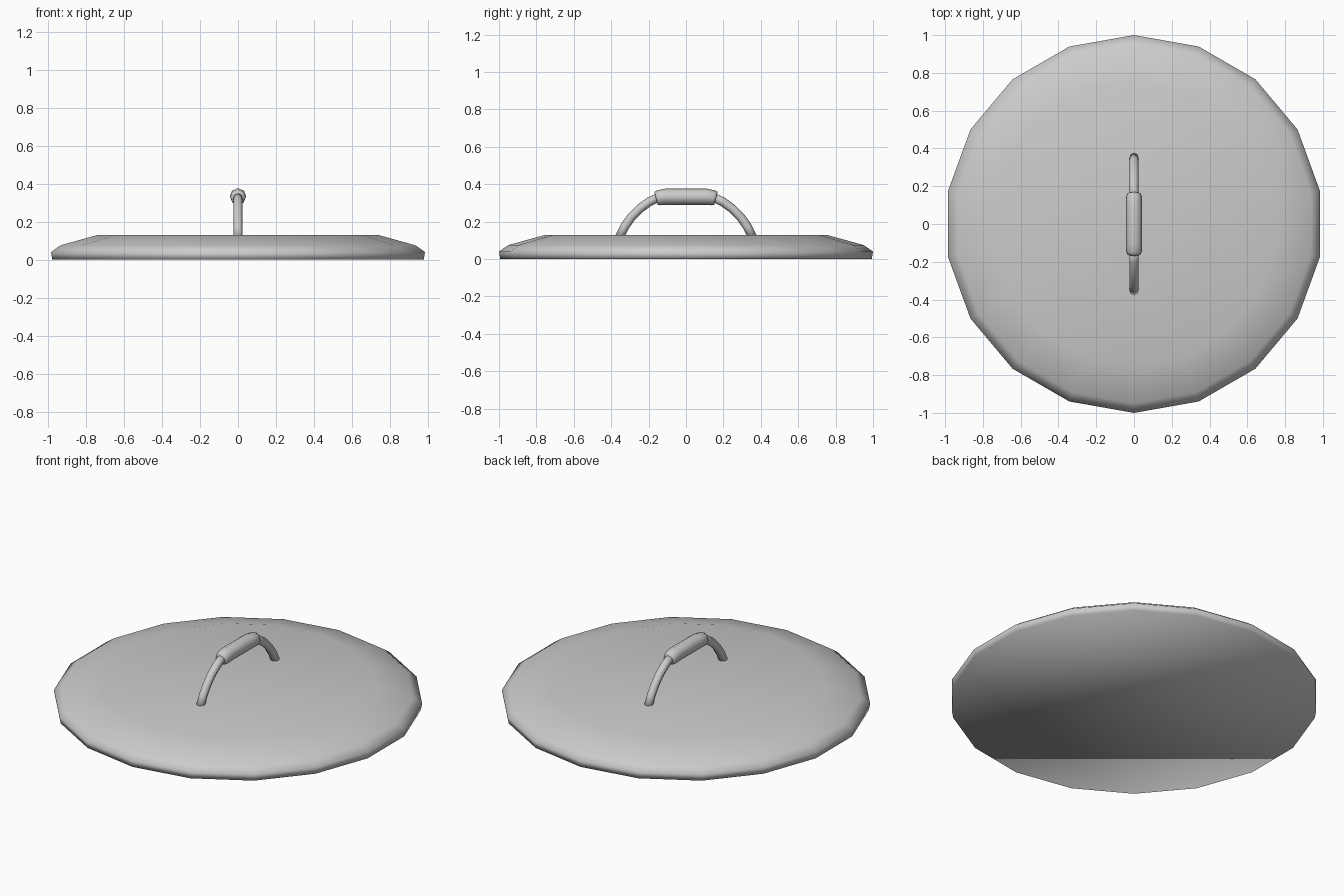
import bpy
import bmesh
from math import sin, cos, pi, radians
from mathutils import Vector

if "Cube" in bpy.data.objects:
    bpy.data.objects.remove(bpy.data.objects["Cube"])

# Single grey metal colour
metal = bpy.data.materials.new("grey_metal")
metal.use_nodes = True
metal.diffuse_color = (0.6, 0.6, 0.6, 1)
metal.node_tree.nodes["Principled BSDF"].inputs["Base Color"].default_value = (0.6, 0.6, 0.6, 1)


def skin_rings(name, rings):
    """Join equal rings of points into a closed, smooth solid."""
    bm = bmesh.new()
    loops = [[bm.verts.new(p) for p in ring] for ring in rings]
    n = len(loops[0])
    for a, b in zip(loops, loops[1:]):
        for i in range(n):
            j = (i + 1) % n
            bm.faces.new((a[i], a[j], b[j], b[i]))
    bm.faces.new(loops[0][::-1])
    bm.faces.new(loops[-1])
    bmesh.ops.recalc_face_normals(bm, faces=bm.faces)
    for f in bm.faces:
        f.smooth = True
    mesh = bpy.data.meshes.new(name)
    bm.to_mesh(mesh)
    bm.free()
    mesh.materials.append(metal)
    obj = bpy.data.objects.new(name, mesh)
    bpy.context.collection.objects.link(obj)
    return obj


def tube(name, path, sides=8):
    """Round bar in the YZ plane; path holds (y, z, radius)."""
    pts = [Vector((0, y, z)) for y, z, r in path]
    rings = []
    for k, (y, z, r) in enumerate(path):
        tangent = (pts[min(k + 1, len(pts) - 1)] - pts[max(k - 1, 0)]).normalized()
        side = Vector((1, 0, 0))
        up = side.cross(tangent)
        rings.append([pts[k] + r * (side * cos(2 * pi * i / sides) + up * sin(2 * pi * i / sides))
                      for i in range(sides)])
    return skin_rings(name, rings)


# Shallow lid with a sloped shoulder
SIDES = 18
lid_profile = [(0.993, 0), (1.0, 0.04), (0.95, 0.075), (0.75, 0.13)]
skin_rings("lid", [[(r * sin(2 * pi * i / SIDES), r * cos(2 * pi * i / SIDES), z)
                    for i in range(SIDES)] for r, z in lid_profile])

# Curved handle arms, one on each side of the grip
for name, s in (("handle_arm_front", -1), ("handle_arm_back", 1)):
    angles = [radians(21 + 9.5 * k) for k in range(6)]
    tube(name, [(s * 0.381 * cos(a), 0.381 * sin(a) - 0.02, 0.024) for a in angles])

# Thicker grip, slightly bent down and narrowed at its ends
half = [(0.16, 0.324, 0.036), (0.145, 0.328, 0.041), (0.11, 0.333, 0.043)]
tube("handle_grip", [(-y, z, r) for y, z, r in half] + half[::-1])
